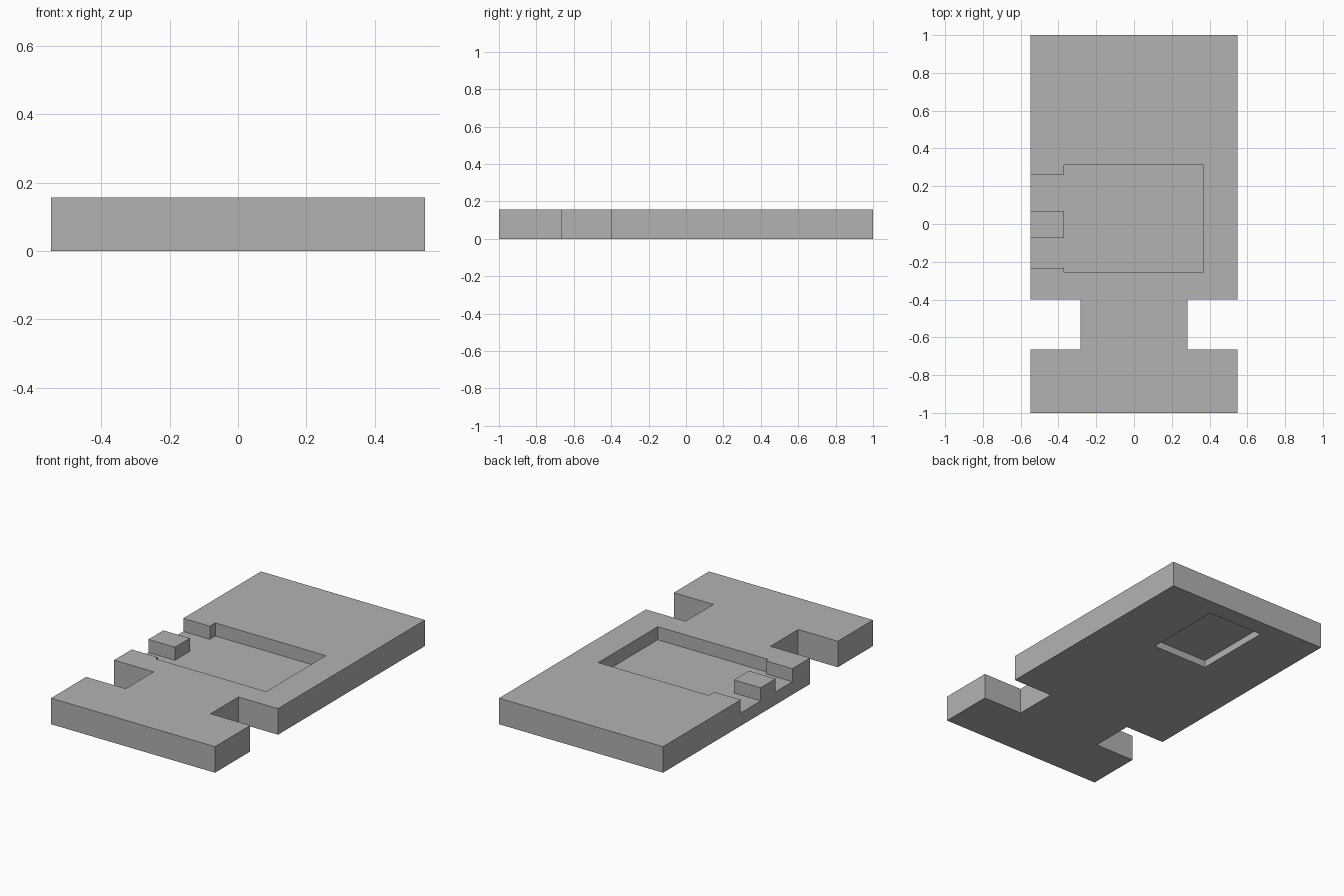
import bpy, bmesh

if "Cube" in bpy.data.objects:
    bpy.data.objects.remove(bpy.data.objects["Cube"], do_unlink=True)

THICK = 0.157
TOP_DEPTH = 0.079
BOTTOM_DEPTH = 0.043
HALF_W = 0.547

grey = bpy.data.materials.new("plain_grey")
grey.use_nodes = True
colour = (0.448, 0.448, 0.448, 1)
grey.diffuse_color = colour
grey.node_tree.nodes["Principled BSDF"].inputs["Base Color"].default_value = colour


def prism(name, outline, z0, z1):
    """Extrude a flat outline from z0 up to z1."""
    bm = bmesh.new()
    face = bm.faces.new([bm.verts.new((x, y, z0)) for x, y in outline])
    ext = bmesh.ops.extrude_face_region(bm, geom=[face])
    verts = [v for v in ext["geom"] if isinstance(v, bmesh.types.BMVert)]
    bmesh.ops.translate(bm, verts=verts, vec=(0, 0, z1 - z0))
    bmesh.ops.recalc_face_normals(bm, faces=bm.faces)
    mesh = bpy.data.meshes.new(name)
    bm.to_mesh(mesh)
    bm.free()
    mesh.materials.append(grey)
    obj = bpy.data.objects.new(name, mesh)
    bpy.context.collection.objects.link(obj)
    return obj


def carve(target, cutter):
    """Subtract the cutter from the target, then discard it."""
    cutter.hide_render = True
    mod = target.modifiers.new("carve", "BOOLEAN")
    mod.operation = "DIFFERENCE"
    mod.solver = "EXACT"
    mod.object = cutter
    bpy.context.view_layer.objects.active = target
    bpy.ops.object.modifier_apply(modifier=mod.name)
    bpy.data.objects.remove(cutter, do_unlink=True)


# Plate with a narrow neck near the front
right_side = [(HALF_W, -1), (HALF_W, -0.665), (0.283, -0.665),
              (0.283, -0.4), (HALF_W, -0.4), (HALF_W, 1)]
left_side = [(-x, y) for x, y in reversed(right_side)]
plate = prism("base_plate", right_side + left_side, 0, THICK)

# Top recess with two channels running out through the side, leaving a post between
INNER, OUTER = -0.37, -HALF_W - 0.1
recess = [(0.367, -0.255), (0.367, 0.312), (INNER, 0.312),
          (INNER, 0.26), (OUTER, 0.26), (OUTER, 0.07), (INNER, 0.07),
          (INNER, -0.072), (OUTER, -0.072), (OUTER, -0.232), (INNER, -0.232),
          (INNER, -0.255)]
carve(plate, prism("top_recess_cutter", recess, THICK - TOP_DEPTH, THICK + 0.1))

# Shallow rectangular recess underneath, towards the back
under = [(-0.186, 0.405), (0.186, 0.405), (0.186, 0.895), (-0.186, 0.895)]
carve(plate, prism("bottom_recess_cutter", under, -0.1, BOTTOM_DEPTH))
